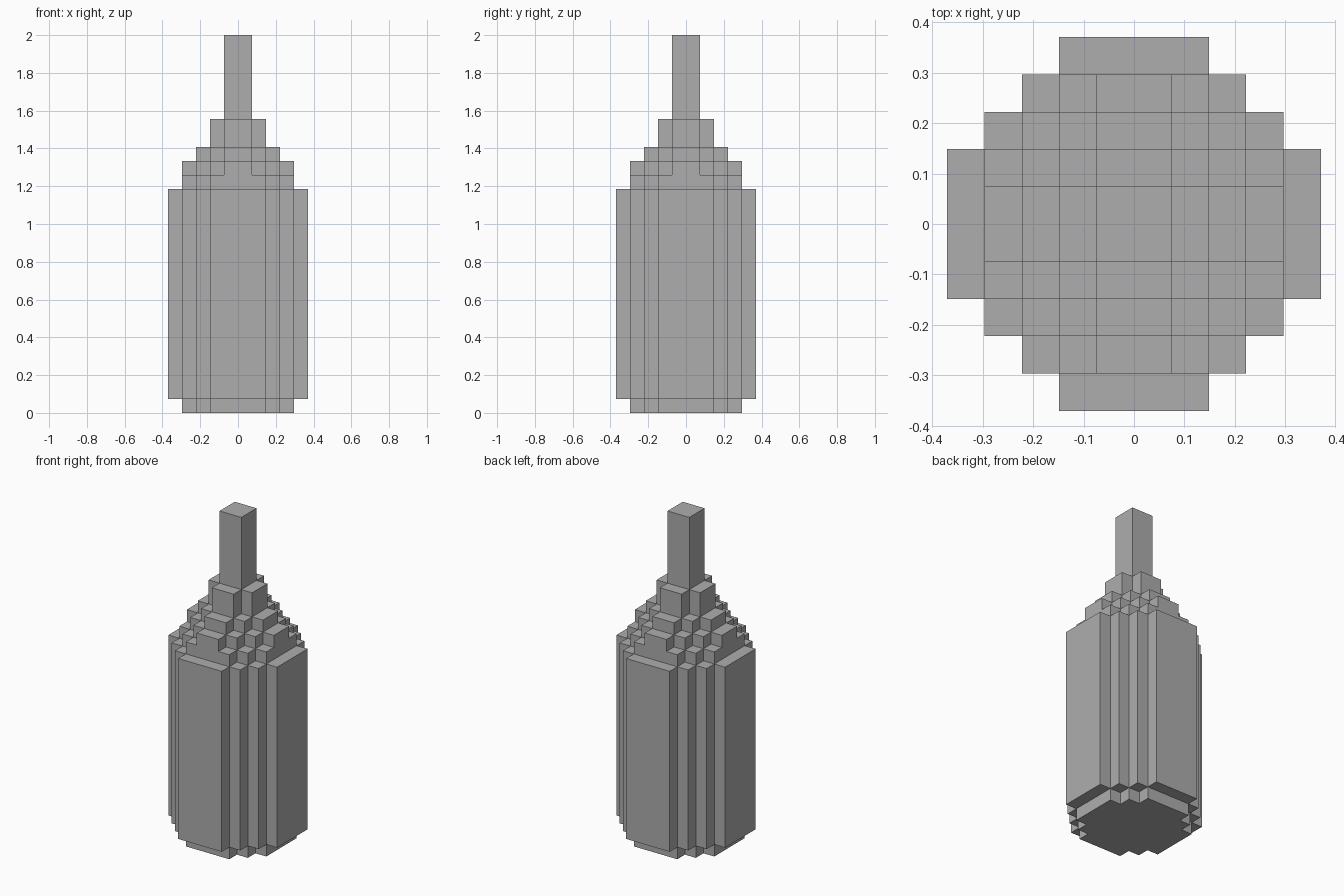
import bpy
import bmesh

cube = bpy.data.objects.get("Cube")
if cube:
    bpy.data.objects.remove(cube, do_unlink=True)

UNIT = 2 / 27  # edge of one block

grey = bpy.data.materials.new("plain grey")
grey.use_nodes = True
colour = (0.42, 0.42, 0.42, 1)
grey.diffuse_color = colour
grey.node_tree.nodes["Principled BSDF"].inputs["Base Color"].default_value = colour


def stepped_outline(reach, arm):
    """Blocky round outline: flat sides of half width arm, stepped diagonals."""
    quarter = [(reach, arm)]
    for i in range(reach - arm):
        quarter += [(reach - i - 1, arm + i), (reach - i - 1, arm + i + 1)]
    outline = []
    for _ in range(4):
        outline += quarter
        quarter = [(-y, x) for x, y in quarter]
    return outline


def tier(name, reach, arm, bottom, top):
    bm = bmesh.new()
    verts = [bm.verts.new((x * UNIT, y * UNIT, bottom * UNIT))
             for x, y in stepped_outline(reach, arm)]
    face = bm.faces.new(verts)
    new = bmesh.ops.extrude_face_region(bm, geom=[face], use_keep_orig=True)["geom"]
    bmesh.ops.translate(bm, vec=(0, 0, (top - bottom) * UNIT),
                        verts=[v for v in new if isinstance(v, bmesh.types.BMVert)])
    bmesh.ops.recalc_face_normals(bm, faces=bm.faces)
    mesh = bpy.data.meshes.new(name)
    bm.to_mesh(mesh)
    bm.free()
    mesh.materials.append(grey)
    bpy.context.collection.objects.link(bpy.data.objects.new(name, mesh))


# Bottle tiers from the foot to the mouth: name, reach, arm, bottom, top
for part in [
    ("foot", 4, 2, 0, 1),
    ("body", 5, 2, 1, 16),
    ("lower_shoulder", 4, 2, 16, 17),
    ("middle_shoulder", 4, 1, 17, 18),
    ("upper_shoulder", 3, 1, 18, 19),
    ("collar", 2, 1, 19, 21),
    ("neck", 1, 1, 21, 27),
]:
    tier(*part)
